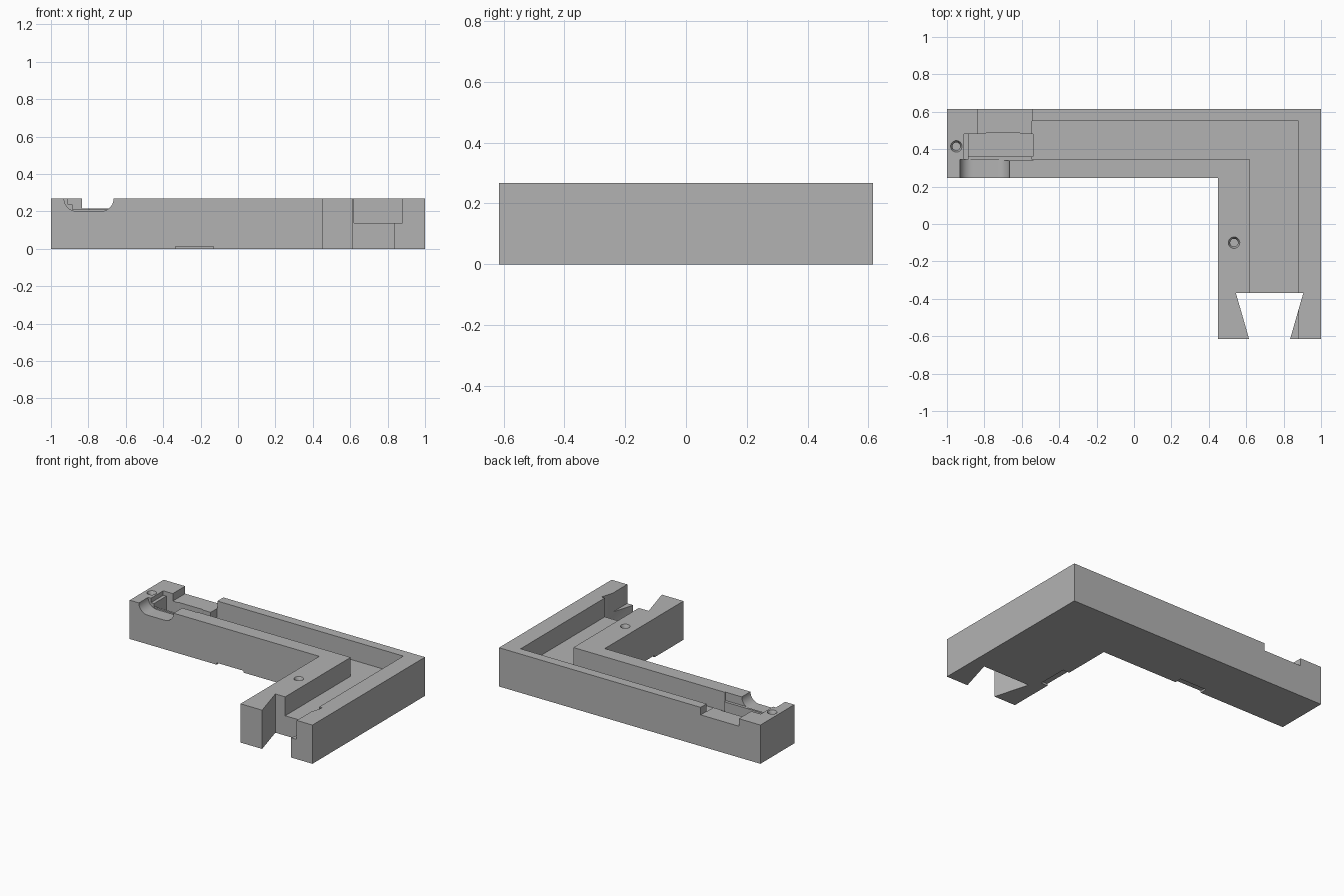
import bpy, bmesh, math
from mathutils import Vector

cube = bpy.data.objects.get("Cube")
if cube:
    bpy.data.objects.remove(cube, do_unlink=True)

TOP = 0.268
OVER = 0.4   # cutters rise past the top face

grey = bpy.data.materials.new("plain_grey")
grey.use_nodes = True
colour = (0.45, 0.45, 0.45, 1)
grey.diffuse_color = colour
grey.node_tree.nodes["Principled BSDF"].inputs["Base Color"].default_value = colour


def finish(name, bm):
    bmesh.ops.recalc_face_normals(bm, faces=bm.faces[:])
    mesh = bpy.data.meshes.new(name)
    bm.to_mesh(mesh)
    bm.free()
    mesh.materials.append(grey)
    ob = bpy.data.objects.new(name, mesh)
    bpy.context.collection.objects.link(ob)
    return ob


def prism(name, outline, low, high, axis="z"):
    """Extrude an outline along z, or an x-z outline along y."""
    bm = bmesh.new()
    if axis == "z":
        pts, step = [(a, b, low) for a, b in outline], Vector((0, 0, high - low))
    else:
        pts, step = [(a, low, b) for a, b in outline], Vector((0, high - low, 0))
    face = bm.faces.new([bm.verts.new(p) for p in pts])
    ext = bmesh.ops.extrude_face_region(bm, geom=[face])
    bmesh.ops.translate(bm, vec=step,
                        verts=[g for g in ext["geom"] if isinstance(g, bmesh.types.BMVert)])
    return finish(name, bm)


def box(name, x0, x1, y0, y1, z0, z1):
    return prism(name, [(x0, y0), (x1, y0), (x1, y1), (x0, y1)], z0, z1)


def cone(name, x, y, r_low, r_high, z0, z1):
    bm = bmesh.new()
    bmesh.ops.create_cone(bm, cap_ends=True, segments=32, radius1=r_low,
                          radius2=r_high, depth=z1 - z0)
    bmesh.ops.translate(bm, vec=(x, y, (z0 + z1) / 2), verts=bm.verts[:])
    return finish(name, bm)


def carve(cutter):
    cutter.hide_render = True
    mod = body.modifiers.new(cutter.name, "BOOLEAN")
    mod.operation, mod.solver, mod.object = "DIFFERENCE", "EXACT", cutter
    bpy.context.view_layer.objects.active = body
    bpy.ops.object.modifier_apply(modifier=mod.name)
    bpy.data.objects.remove(cutter, do_unlink=True)


# L-shaped body
body = prism("corner_bracket", [(-1, 0.245), (0.45, 0.245), (0.45, -0.615),
                                (1, -0.615), (1, 0.615), (-1, 0.615)], 0, TOP)

# Channel that follows both arms
carve(prism("channel", [(-0.545, 0.345), (0.62, 0.345), (0.62, -0.8),
                        (0.88, -0.8), (0.88, 0.55), (-0.545, 0.55)], 0.137, OVER))

# Dovetail slot through the front end
carve(prism("dovetail", [(0.545, -0.37), (0.905, -0.37), (0.806, -0.715),
                         (0.644, -0.715)], -0.1, OVER))

# Switch pocket with its shallow ledges and rear opening
carve(prism("pocket", [(-0.885, 0.36), (-0.54, 0.36), (-0.54, 0.48), (-0.60, 0.48),
                       (-0.61, 0.486), (-0.79, 0.486), (-0.80, 0.48),
                       (-0.885, 0.48)], 0.1, OVER))
carve(box("pocket_ledge", -0.885, -0.54, 0.34, 0.48, 0.21, OVER))
carve(box("pocket_step", -0.908, -0.88, 0.34, 0.48, 0.237, OVER))
carve(box("rear_opening", -0.835, -0.543, 0.475, 0.7, 0.216, OVER))

# Rounded scoop in the front wall
radius = 0.067
scoop = [(-0.93, OVER)]
for cx, start in ((-0.863, 180), (-0.732, 270)):
    for i in range(13):
        a = math.radians(start + 7.5 * i)
        scoop.append((cx + radius * math.cos(a), TOP + radius * math.sin(a)))
scoop.append((-0.665, OVER))
carve(prism("scoop", scoop, 0.1, 0.346, "y"))

# Countersunk screw holes
for x, y in ((-0.95, 0.415), (0.535, -0.1)):
    carve(cone("hole", x, y, 0.021, 0.021, 0.1, OVER))
    carve(cone("countersink", x, y, 0.019, 0.033, TOP - 0.025, TOP + 0.005))

# Shallow finger notches under the inner edges
carve(box("notch", -0.335, -0.13, 0.1, 0.295, -0.1, 0.013))
carve(box("side_notch", 0.3, 0.50, -0.30, -0.09, -0.1, 0.013))

# Shading
bpy.ops.object.select_all(action="DESELECT")
body.select_set(True)
bpy.context.view_layer.objects.active = body
bpy.ops.object.shade_smooth_by_angle(angle=math.radians(30))
